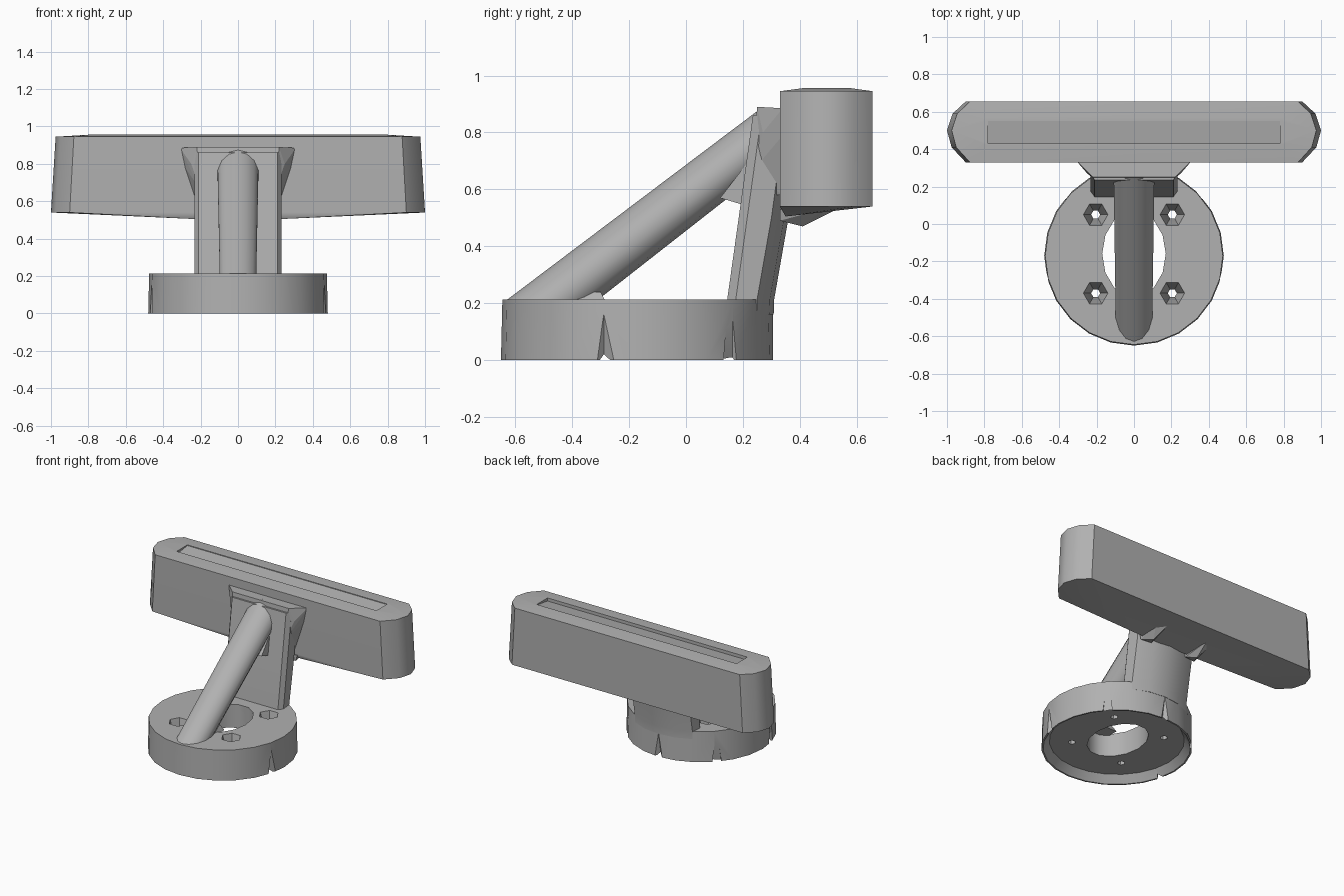
import bpy, bmesh, math
from mathutils import Vector

cube = bpy.data.objects.get("Cube")
if cube:
    bpy.data.objects.remove(cube, do_unlink=True)

grey = bpy.data.materials.new("plain grey")
grey.use_nodes = True
grey.diffuse_color = (0.44, 0.44, 0.44, 1)
grey.node_tree.nodes["Principled BSDF"].inputs["Base Color"].default_value = (0.44, 0.44, 0.44, 1)

BASE_Y = -0.17


def finish(name, bm):
    bmesh.ops.recalc_face_normals(bm, faces=bm.faces)
    mesh = bpy.data.meshes.new(name)
    bm.to_mesh(mesh)
    bm.free()
    mesh.materials.append(grey)
    obj = bpy.data.objects.new(name, mesh)
    bpy.context.collection.objects.link(obj)
    return obj


def hull(name, points, mirror=True):
    """Convex solid; points are given for +x and mirrored if wanted."""
    bm = bmesh.new()
    for x, y, z in points:
        bm.verts.new((x, y, z))
        if mirror:
            bm.verts.new((-x, y, z))
    bmesh.ops.convex_hull(bm, input=bm.verts)
    loose = [v for v in bm.verts if not v.link_faces]
    bmesh.ops.delete(bm, geom=loose, context="VERTS")
    bmesh.ops.dissolve_limit(bm, angle_limit=0.02, verts=bm.verts, edges=bm.edges)
    return finish(name, bm)


def loft(name, rings):
    """Closed solid through rings of equal vertex count."""
    bm = bmesh.new()
    loops = [[bm.verts.new(p) for p in ring] for ring in rings]
    n = len(loops[0])
    for a, b in zip(loops, loops[1:]):
        for i in range(n):
            j = (i + 1) % n
            bm.faces.new((a[i], a[j], b[j], b[i]))
    bm.faces.new(loops[0])
    bm.faces.new(loops[-1])
    return finish(name, bm)


def oval(x, y, z, rx, ry, n):
    return [(x + rx * math.cos(math.tau * i / n), y + ry * math.sin(math.tau * i / n), z) for i in range(n)]


def activate(obj):
    bpy.ops.object.select_all(action="DESELECT")
    obj.select_set(True)
    bpy.context.view_layer.objects.active = obj


def cut(target, cutter):
    mod = target.modifiers.new("cut", "BOOLEAN")
    mod.operation = "DIFFERENCE"
    mod.solver = "EXACT"
    mod.object = cutter
    activate(target)
    bpy.ops.object.modifier_apply(modifier=mod.name)
    bpy.data.objects.remove(cutter, do_unlink=True)


def smooth(obj):
    activate(obj)
    bpy.ops.object.shade_smooth_by_angle(angle=math.radians(35))


# Round base: thick disc, dished below, with an oval centre hole
base = loft("round_base", [oval(0, BASE_Y, 0, 0.48, 0.48, 24), oval(0, BASE_Y, 0.213, 0.475, 0.475, 24)])
cut(base, loft("base_dish_cutter", [oval(0, BASE_Y, z, r, r, 24) for z, r in ((-0.02, 0.485), (0.05, 0.43))]))
cut(base, loft("centre_hole_cutter", [oval(0, BASE_Y + 0.01, z, 0.17, 0.23, 14) for z in (-0.2, 0.4)]))

# Countersunk screw holes
for sx in (-1, 1):
    for dy in (-0.2, 0.22):
        cut(base, loft("screw_hole_cutter", [oval(sx * 0.205, BASE_Y + dy, z, r, r, 6)
                                             for z, r in ((0.0, 0.02), (0.06, 0.025), (0.23, 0.07))]))

# Small tapering nicks in the base wall
for angle in (-14, 43, 90, 137, 194):
    a = math.radians(angle)
    spot = Vector((math.cos(a), math.sin(a), 0)) * 0.49
    cut(base, loft("nick_cutter", [oval(spot.x, BASE_Y + spot.y, z, r, r, 4)
                                   for z, r in ((-0.05, 0.05), (0.19, 0.01))]))
smooth(base)

# Diagonal strut: pointed oval lying flat at the base, upright at the post
turns = [math.tau * i / 14 for i in range(14)]
smooth(loft("diagonal_strut", [
    [(0.10 * math.sin(t), -0.485 - 0.16 * math.cos(t), 0.2) for t in turns],
    [(0.112 * math.sin(t), 0.27, 0.778 + 0.112 * math.cos(t)) for t in turns],
]))
hull("strut_brace", [(0.1, 0.12, 0.57), (0.1, 0.22, 0.54), (0.1, 0.22, 0.70)])
hull("strut_foot", [(0.09, -0.40, 0.2), (0.09, -0.28, 0.2), (0.07, -0.30, 0.24), (0.07, -0.42, 0.24)])


# Rear post: flat in front, rounded at the back, leaning backwards
def post_ring(z, front, back):
    half = [(0.21, front), (0.232, front + 0.03), (0.225, back - 0.06), (0.12, back - 0.015)]
    return [(x, y, z) for x, y in half] + [(0, back, z)] + [(-x, y, z) for x, y in reversed(half)]


smooth(loft("rear_post", [post_ring(0.16, 0.14, 0.308), post_ring(0.215, 0.145, 0.31),
                          post_ring(0.5, 0.185, 0.36), post_ring(0.86, 0.235, 0.41)]))

# Flared head joining the post to the plate
hull("post_head", [(0.31, 0.34, 0.885), (0.29, 0.34, 0.79), (0.22, 0.34, 0.58), (0.22, 0.25, 0.89),
                   (0.25, 0.27, 0.80), (0.2, 0.23, 0.66), (0.2, 0.3, 0.58)])

# Wide holder plate with chamfered ends, crowned top and sagging underside
ends = [(0.90, 0.33), (0.975, 0.41), (1.0, 0.5), (0.97, 0.59), (0.90, 0.655)]
holder = hull("holder_plate", [(x, y, 0.54) for x, y in ends]
              + [(x * 0.975, y, 0.945) for x, y in ends]
              + [(0.78, 0.42, 0.957), (0.78, 0.57, 0.957), (0.23, 0.35, 0.505)])

# Shallow sloping groove along the top
cut(holder, hull("groove_cutter", [(0.78, 0.43, 1.0), (0.78, 0.55, 1.0), (0.78, 0.43, 0.935), (0.78, 0.55, 0.952)]))
smooth(holder)

# Two small gussets under the plate behind the post
for side, label in ((1, "left"), (-1, "right")):
    hull(label + "_gusset", [(side * x, y, z) for x, y, z in (
        (0.14, 0.33, 0.53), (0.23, 0.33, 0.53), (0.22, 0.33, 0.49), (0.14, 0.34, 0.49),
        (0.18, 0.41, 0.47), (0.16, 0.53, 0.53), (0.22, 0.48, 0.53))], mirror=False)
